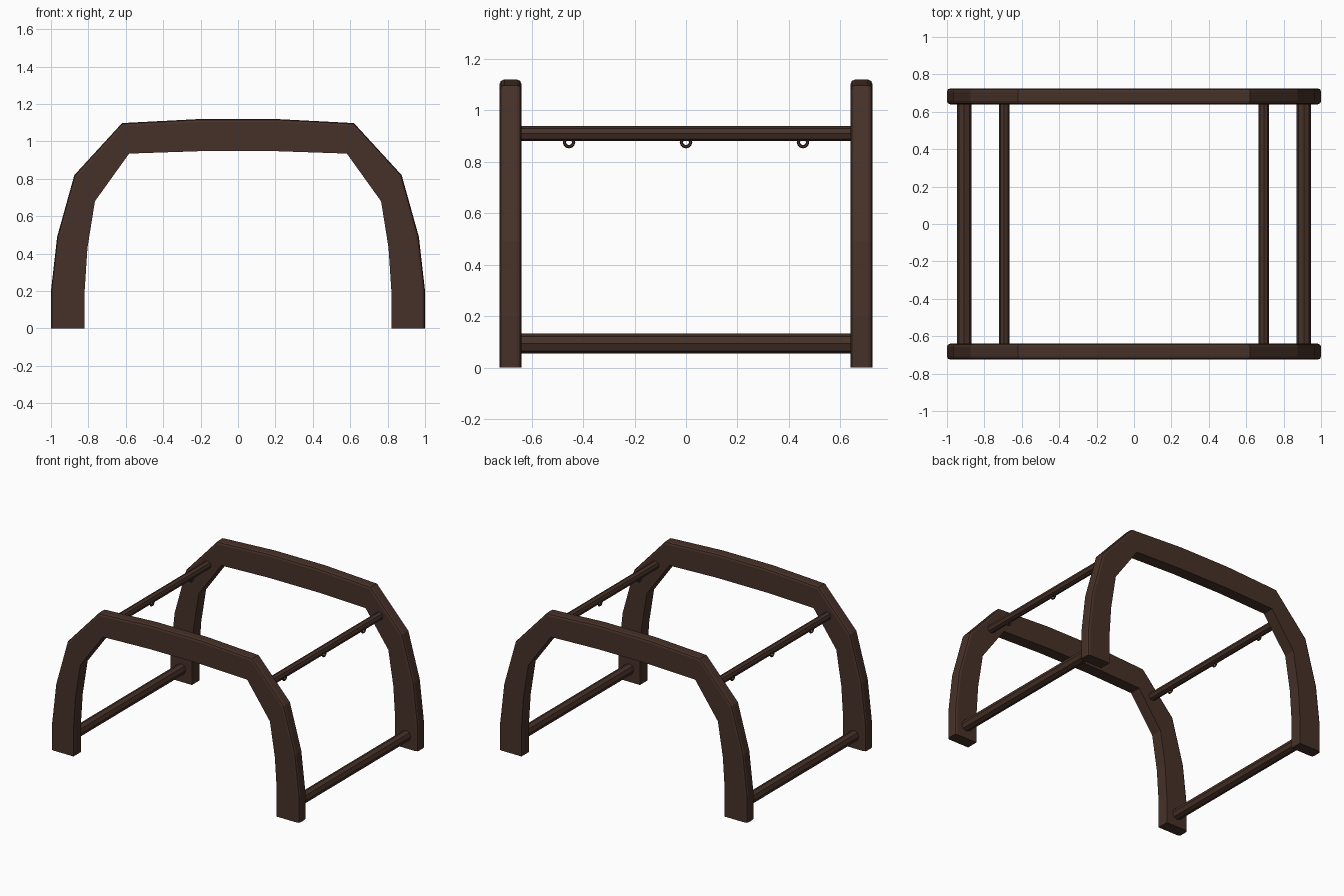
import bpy, bmesh, math

if "Cube" in bpy.data.objects:
    bpy.data.objects.remove(bpy.data.objects["Cube"])

wood = bpy.data.materials.new("dark brown wood")
wood.diffuse_color = (0.062, 0.031, 0.021, 1)
wood.use_nodes = True
wood.node_tree.nodes["Principled BSDF"].inputs["Base Color"].default_value = wood.diffuse_color

# Half profile of the arch (x, z), from foot to crown
OUTER = [(1.0, 0), (1.0, 0.2), (0.967, 0.49), (0.875, 0.82), (0.62, 1.098), (0.2, 1.12)]
INNER = [(0.82, 0), (0.82, 0.2), (0.805, 0.43), (0.765, 0.68), (0.582, 0.935), (0.2, 0.948)]


def mirrored(half):
    return half + [(-x, z) for x, z in reversed(half)]


def arch(name, y0, y1):
    bm = bmesh.new()
    outer, inner = mirrored(OUTER), mirrored(INNER)
    rings = []
    for (ox, oz), (ix, iz) in zip(outer, inner):
        rings.append([bm.verts.new(c) for c in
                      ((ox, y0, oz), (ox, y1, oz), (ix, y1, iz), (ix, y0, iz))])
    rim = []
    for a, b in zip(rings, rings[1:]):
        for i in range(4):
            j = (i + 1) % 4
            bm.faces.new((a[i], a[j], b[j], b[i]))
        rim += [bm.edges.get((a[i], b[i])) for i in (0, 1)]
    bm.faces.new(rings[0])
    bm.faces.new(rings[-1])
    bmesh.ops.recalc_face_normals(bm, faces=bm.faces)
    # rounded outer rim
    bmesh.ops.bevel(bm, geom=rim, offset=0.017, segments=2, profile=0.5, affect='EDGES')
    me = bpy.data.meshes.new(name)
    bm.to_mesh(me)
    bm.free()
    ob = bpy.data.objects.new(name, me)
    bpy.context.collection.objects.link(ob)
    me.materials.append(wood)


def bar(name, x, z, r):
    bpy.ops.mesh.primitive_cylinder_add(vertices=8, radius=r, depth=1.30,
                                        location=(x, 0, z), rotation=(math.pi / 2, 0, 0))
    ob = bpy.context.object
    ob.name = name
    ob.data.materials.append(wood)


# Front and back arches
arch("front_arch", -0.725, -0.64)
arch("back_arch", 0.64, 0.725)

for side, s in (("left", -1), ("right", 1)):
    # Cross bars
    bar(side + "_lower_bar", s * 0.908, 0.093, 0.039)
    bar(side + "_upper_bar", s * 0.694, 0.91, 0.029)
    # Hanging rings under the upper bar
    for i, y in enumerate((-0.455, 0, 0.455)):
        bpy.ops.mesh.primitive_torus_add(major_segments=12, minor_segments=6,
                                         major_radius=0.018, minor_radius=0.0065,
                                         location=(s * 0.694, y, 0.877),
                                         rotation=(0, math.pi / 2, 0))
        ob = bpy.context.object
        ob.name = f"{side}_ring_{i + 1}"
        ob.data.materials.append(wood)
